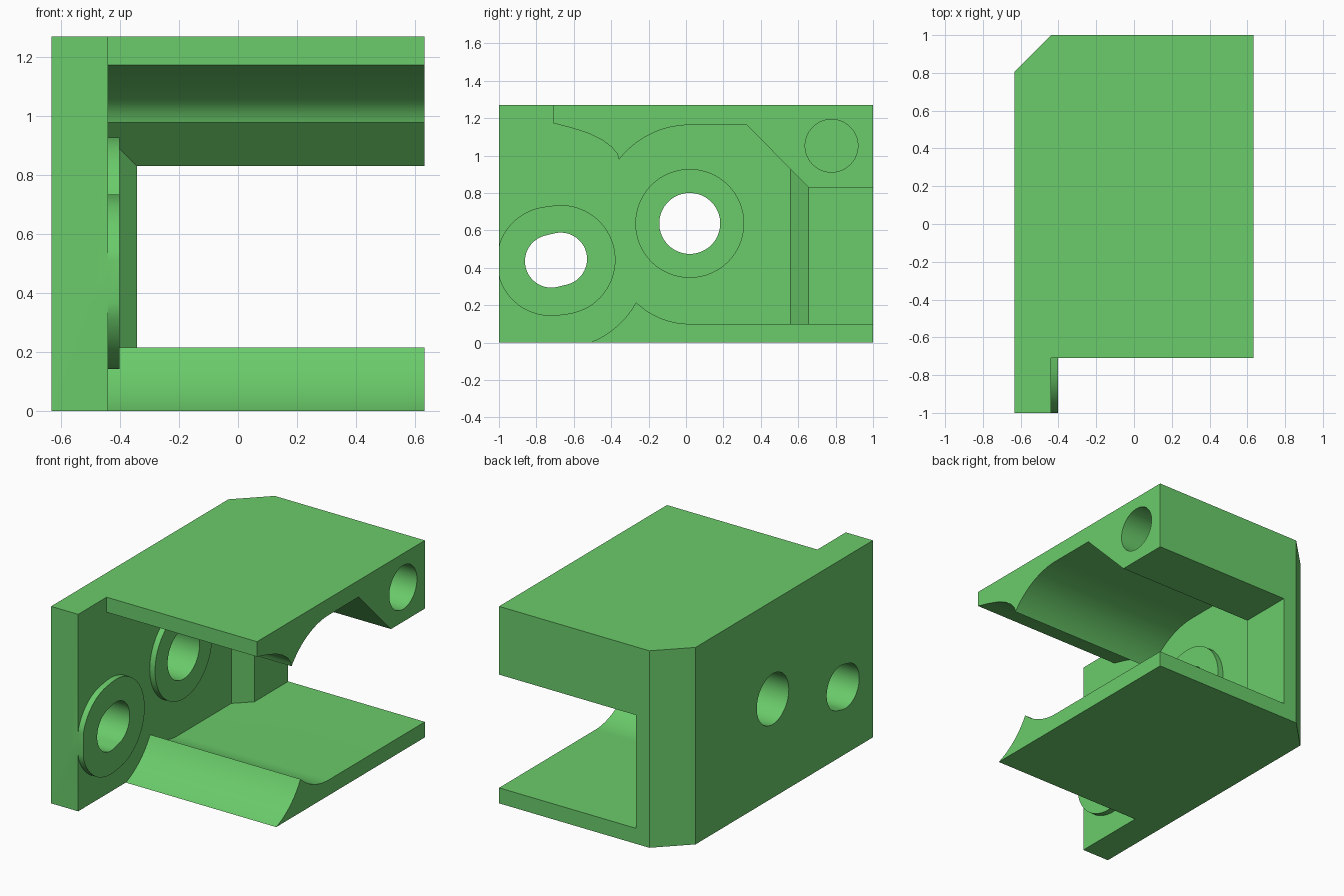
import bpy, bmesh, math

if "Cube" in bpy.data.objects:
    bpy.data.objects.remove(bpy.data.objects["Cube"])

WALL_IN, X_MIN, X_MAX, HEIGHT = -0.44, -0.633, 0.633, 1.27

green = bpy.data.materials.new("bright green")
green.diffuse_color = (0.145, 0.60, 0.145, 1)
green.use_nodes = True
green.node_tree.nodes["Principled BSDF"].inputs["Base Color"].default_value = green.diffuse_color


def arc(cu, cv, r, a0, a1, n=24):
    """Points on an arc, angles in degrees."""
    angles = [math.radians(a0 + (a1 - a0) * i / n) for i in range(n + 1)]
    return [(cu + r * math.cos(a), cv + r * math.sin(a)) for a in angles]


def circle(cu, cv, r, n=64):
    return arc(cu, cv, r, 0, 360, n)[:-1]


def slot(a, b, r):
    """Rounded outline around two centres."""
    d = math.degrees(math.atan2(b[1] - a[1], b[0] - a[0]))
    return arc(*b, r, d - 90, d + 90, 32) + arc(*a, r, d + 90, d + 270, 32)


def prism(name, outline, lo, hi, axis="x"):
    """Extrude an outline along x (points are y, z) or z (points are x, y)."""
    bm = bmesh.new()
    place = (lambda p, t: (t, *p)) if axis == "x" else (lambda p, t: (*p, t))
    face = bm.faces.new([bm.verts.new(place(p, lo)) for p in outline])
    ext = bmesh.ops.extrude_face_region(bm, geom=[face])
    shift = (hi - lo, 0, 0) if axis == "x" else (0, 0, hi - lo)
    bmesh.ops.translate(bm, vec=shift,
                        verts=[v for v in ext["geom"] if isinstance(v, bmesh.types.BMVert)])
    bmesh.ops.recalc_face_normals(bm, faces=bm.faces)
    mesh = bpy.data.meshes.new(name)
    bm.to_mesh(mesh)
    bm.free()
    mesh.materials.append(green)
    obj = bpy.data.objects.new(name, mesh)
    bpy.context.collection.objects.link(obj)
    return obj


def combine(target, tool, operation):
    """Apply a boolean and discard the tool."""
    mod = target.modifiers.new(operation, "BOOLEAN")
    mod.operation, mod.object, mod.solver = operation, tool, "EXACT"
    bpy.context.view_layer.objects.active = target
    bpy.ops.object.modifier_apply(modifier=mod.name)
    bpy.data.objects.remove(tool)


# Side wall
housing = prism("bracket_housing", [(-1, 0), (1, 0), (1, HEIGHT), (-1, HEIGHT)], X_MIN, WALL_IN)

# Thick top with a curved hollow, a thin front lip and a sloped rear underside
top = [(-0.71, HEIGHT), (-0.71, 1.173), (-0.61, 1.147), (-0.516, 1.117), (-0.45, 1.084),
       (-0.398, 1.046), (-0.368, 1.01)]
top += arc(0.02, 0.685, 0.478, 142.3, 90)
top += [(0.325, 1.163), (0.655, 0.83), (1, 0.83), (1, HEIGHT)]
combine(housing, prism("top_block", top, -0.55, X_MAX), "UNION")

# Floor plate with a raised, curved front ridge
floor = arc(-0.68, 0.44, 0.47, -69.42, -28.6) + arc(0.02, 0.513, 0.413, 226.4, 270)[1:]
floor += [(1, 0.1), (1, 0)]
combine(housing, prism("floor_plate", floor, -0.55, X_MAX), "UNION")

# Thickened rear end of the wall with a slanted lead-in
rear = [(-0.50, 0.50), (WALL_IN, 0.56), (-0.342, 0.655), (-0.342, 1), (-0.50, 1)]
combine(housing, prism("rear_thickening", rear, 0.05, 0.98, "z"), "UNION")

# Raised rings around the wall holes, trimmed at the front edge
A, B = (-0.72, 0.435), (-0.67, 0.442)
ring = [(max(y, -1.0), z) for y, z in slot(A, B, 0.293)]
ring = [p for i, p in enumerate(ring)
        if not (p[0] == -1.0 and ring[i - 1][0] == -1.0 and ring[(i + 1) % len(ring)][0] == -1.0)]
combine(housing, prism("front_ring", ring, -0.5, -0.402), "UNION")
combine(housing, prism("middle_ring", circle(0.02, 0.637, 0.291), -0.5, -0.402), "UNION")

# Round hole, slotted hole and blind screw hole
combine(housing, prism("round_hole", circle(0.02, 0.637, 0.163), -0.8, -0.2), "DIFFERENCE")
combine(housing, prism("slotted_hole", slot(A, (-0.67, 0.447), 0.141), -0.8, -0.2), "DIFFERENCE")
combine(housing, prism("screw_hole", circle(0.778, 1.052, 0.141), -0.1, 0.8), "DIFFERENCE")

# Bevelled rear outer corner
corner = [(X_MIN - 0.1, 0.707), (WALL_IN + 0.1, 1.098), (X_MIN - 0.1, 1.098)]
combine(housing, prism("corner_cut", corner, -0.1, HEIGHT + 0.1, "z"), "DIFFERENCE")

# Smooth the curves, keep the edges sharp
bpy.ops.object.select_all(action="DESELECT")
housing.select_set(True)
bpy.context.view_layer.objects.active = housing
bpy.ops.object.shade_smooth_by_angle(angle=math.radians(25))
